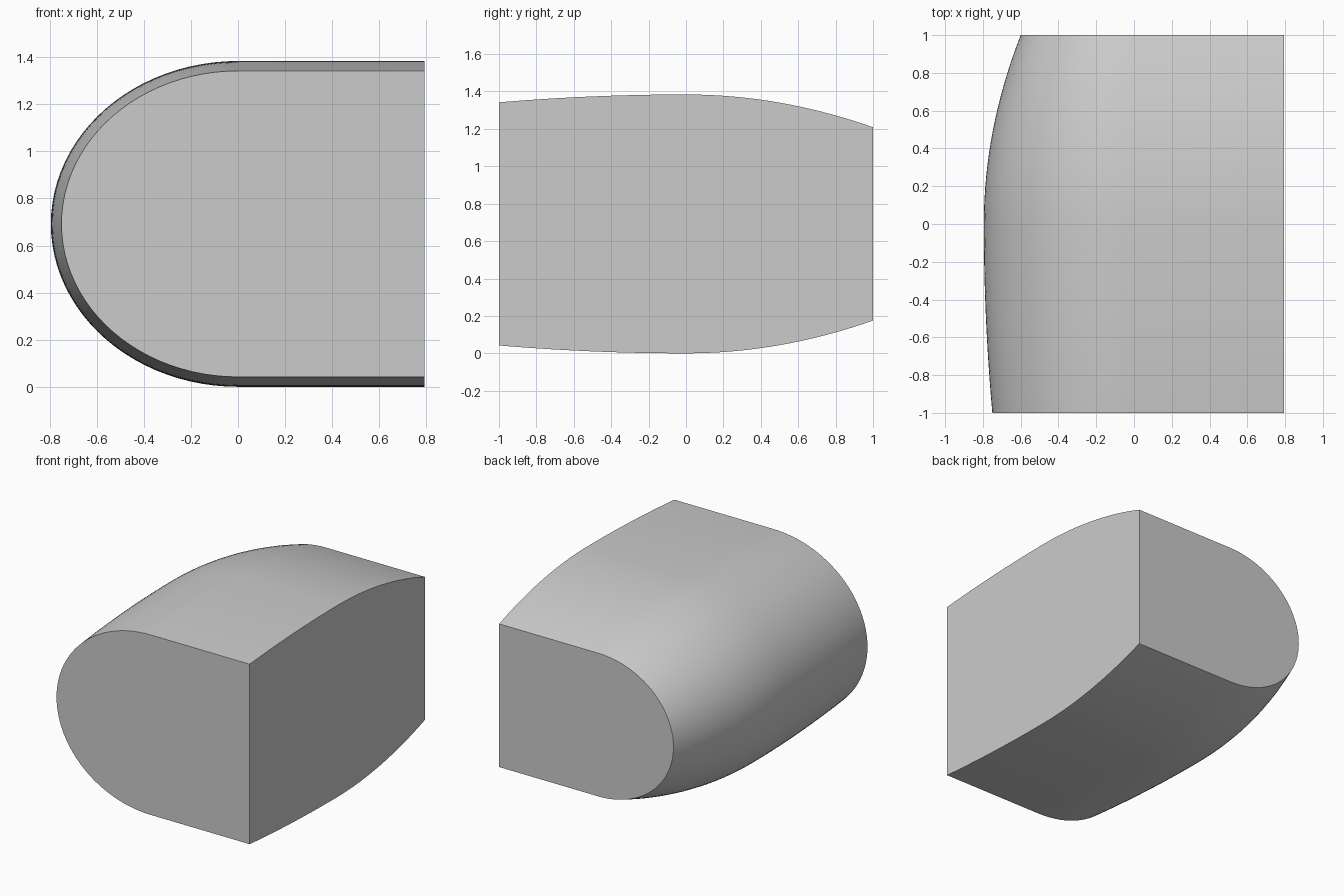
import bpy, bmesh, math

if "Cube" in bpy.data.objects:
    bpy.data.objects.remove(bpy.data.objects["Cube"])

MID_Z = 0.692      # height of the centre line
RIGHT_X = 0.793    # flat side wall
ARC = 48           # segments round the half ellipse
RINGS = 32         # sections along the length


def section(y):
    # Half height and nose reach shrink away from the widest point at y = 0
    drop_h, drop_w = (0.175, 0.195) if y > 0 else (0.042, 0.045)
    h = 0.692 - drop_h * y * y
    w = 0.795 - drop_w * y * y
    pts = [(RIGHT_X, MID_Z + h)]
    for i in range(ARC + 1):
        a = math.pi / 2 + math.pi * i / ARC
        pts.append((w * math.cos(a), MID_Z + h * math.sin(a)))
    pts.append((RIGHT_X, MID_Z - h))
    return [(x, y, z) for x, z in pts]


# Loft the D-shaped sections along y
bm = bmesh.new()
rings = [[bm.verts.new(p) for p in section(-1 + 2 * r / RINGS)]
         for r in range(RINGS + 1)]
for a, b in zip(rings, rings[1:]):
    for i in range(len(a) - 1):
        bm.faces.new((a[i], a[i + 1], b[i + 1], b[i]))

# Flat end caps and one flat side wall
bm.faces.new(rings[0])
bm.faces.new(rings[-1])
bm.faces.new([r[0] for r in rings] + [r[-1] for r in reversed(rings)])
bmesh.ops.recalc_face_normals(bm, faces=bm.faces)

mesh = bpy.data.meshes.new("rounded_body")
bm.to_mesh(mesh)
bm.free()
body = bpy.data.objects.new("rounded_body", mesh)
bpy.context.collection.objects.link(body)
bpy.context.view_layer.objects.active = body
body.select_set(True)
bpy.ops.object.shade_smooth_by_angle(angle=math.radians(35))
